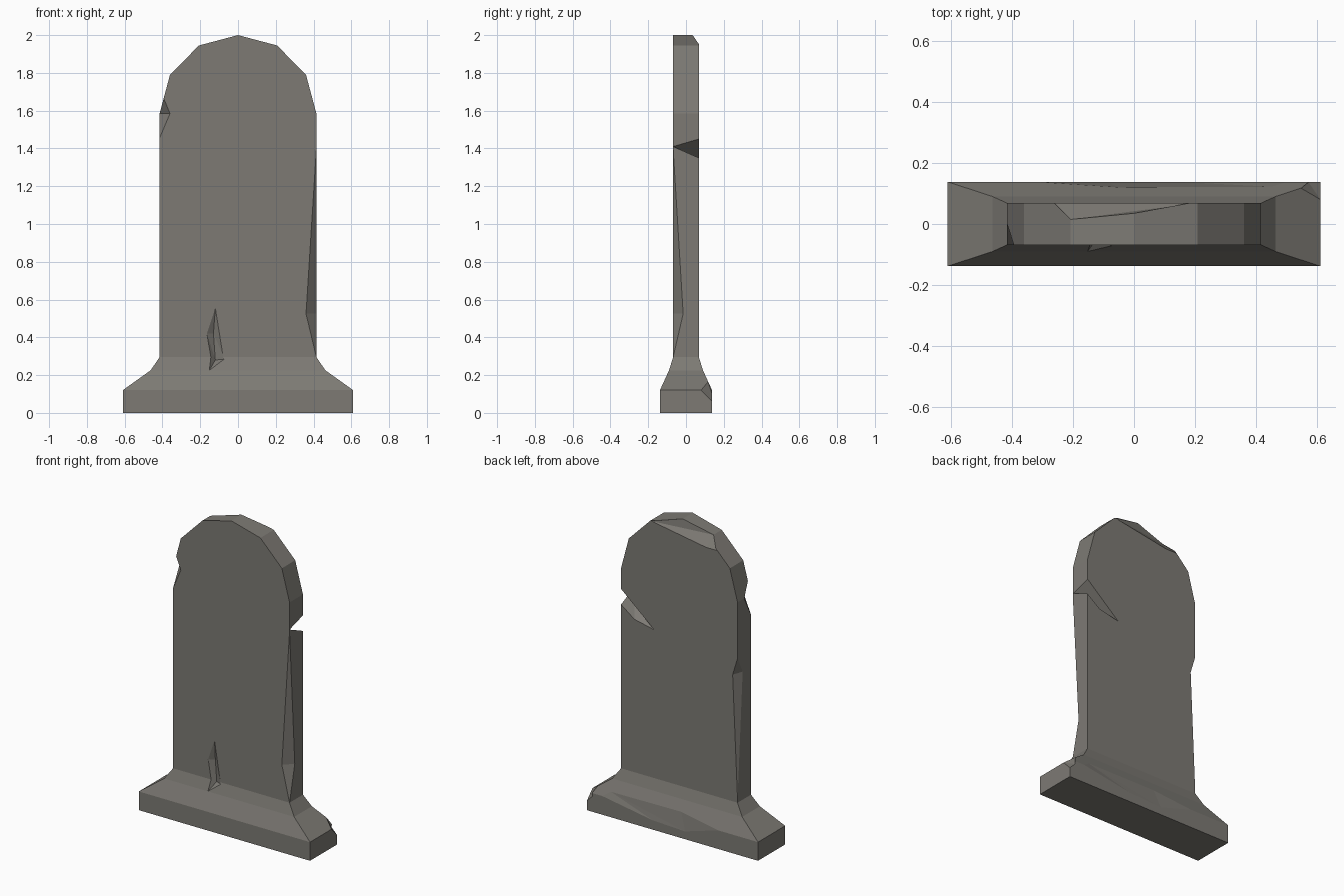
import bpy
import bmesh

cube = bpy.data.objects.get("Cube")
if cube:
    bpy.data.objects.remove(cube, do_unlink=True)

# One weathered stone colour
stone = bpy.data.materials.new("weathered grey stone")
stone.use_nodes = True
color = (0.205, 0.195, 0.175, 1)
stone.diffuse_color = color
bsdf = stone.node_tree.nodes["Principled BSDF"]
bsdf.inputs["Base Color"].default_value = color
bsdf.inputs["Roughness"].default_value = 0.9


def make_object(name, bm):
    bmesh.ops.recalc_face_normals(bm, faces=bm.faces)
    mesh = bpy.data.meshes.new(name)
    bm.to_mesh(mesh)
    bm.free()
    mesh.materials.append(stone)
    obj = bpy.data.objects.new(name, mesh)
    bpy.context.collection.objects.link(obj)
    return obj


T = 0.068   # half thickness of the slab
W = 0.415   # half width of the slab
B = 0.138   # half depth of the plinth

# Body: flared plinth rings, then an arched slab standing on the top ring
bm = bmesh.new()
rings = []
for hx, hy, z in [(0.61, B, 0), (0.61, B, 0.12), (0.463, 0.09, 0.225), (W, T, 0.295)]:
    rings.append([bm.verts.new((sx * hx, sy * hy, z))
                  for sx, sy in [(-1, -1), (1, -1), (1, 1), (-1, 1)]])
bm.faces.new(rings[0])
for low, high in zip(rings, rings[1:]):
    for i in range(4):
        j = (i + 1) % 4
        bm.faces.new((low[i], low[j], high[j], high[i]))

half = [(W, 1.585), (0.36, 1.79), (0.207, 1.945)]
arch = half + [(0, 2.0)] + [(-x, z) for x, z in reversed(half)]
top = rings[-1]
front = [top[1]] + [bm.verts.new((x, -T, z)) for x, z in arch] + [top[0]]
back = [top[2]] + [bm.verts.new((x, T, z)) for x, z in arch] + [top[3]]
bm.faces.new(front)
bm.faces.new(back)
for i in range(len(front) - 1):
    bm.faces.new((front[i], front[i + 1], back[i + 1], back[i]))
gravestone = make_object("gravestone", bm)

# Chips: each is a convex chunk; the last point lies outside the stone
chips = {
    "top_back_chip": [(0.2, T, 1.945), (0, 0.035, 2.0), (-0.207, 0.015, 1.945),
                      (-0.27, T, 1.88), (0, T, 1.96), (-0.19, T, 1.88),
                      (-0.1, 0.13, 2.08)],
    "right_shoulder_chip": [(-0.395, -T, 1.67), (-0.36, -T, 1.585), (-W, -T, 1.455),
                            (-W, 0, 1.585), (-0.5, -0.13, 1.58)],
    "left_front_edge_chip": [(W, -T, 1.4), (0.36, -T, 0.525), (W, -0.015, 0.525),
                             (W, -T, 0.295), (0.5, -0.15, 0.6)],
    "left_back_crack": [(W, T, 1.45), (W, T, 1.35), (W, -T, 1.41), (0.18, T, 1.25),
                        (0.32, T, 1.28), (0.37, 0.04, 1.395), (0.5, 0.13, 1.41)],
    "front_gouge": [(-0.12, -T, 0.555), (-0.165, -T, 0.42), (-0.105, -T, 0.4),
                    (-0.152, -0.09, 0.225), (-0.07, -0.073, 0.285),
                    (-0.13, -0.045, 0.42), (-0.12, -0.045, 0.28), (-0.125, -0.13, 0.36)],
    "right_back_edge_chip": [(-W, T, 1.225), (-0.38, T, 1.11), (-W, 0.016, 1.12),
                             (-W, T, 0.31), (-0.5, 0.15, 1.0)],
    "plinth_corner_chip": [(0.61, 0.08, 0.12), (0.61, B, 0.06), (0.547, 0.117, 0.165),
                           (0.57, B, 0.1), (0.67, 0.2, 0.16)],
    "plinth_back_chip": [(0.5, B, 0.12), (0.14, B, 0.06), (-0.09, B, 0.05),
                         (-0.325, B, 0.12), (-0.05, 0.12, 0.16), (0.45, 0.122, 0.155),
                         (0.1, 0.22, 0.2)],
}
cutters = []
for name, points in chips.items():
    bm = bmesh.new()
    for p in points:
        bm.verts.new(p)
    hull = bmesh.ops.convex_hull(bm, input=bm.verts)
    spare = [v for v in bm.verts if not v.link_faces]
    bmesh.ops.delete(bm, geom=spare, context='VERTS')
    cutter = make_object(name, bm)
    cutter.hide_render = True
    mod = gravestone.modifiers.new(name, 'BOOLEAN')
    mod.operation = 'DIFFERENCE'
    mod.solver = 'EXACT'
    mod.object = cutter
    cutters.append(cutter)

# Bake the chips into the stone and discard the cutters
graph = bpy.context.evaluated_depsgraph_get()
carved = bpy.data.meshes.new_from_object(gravestone.evaluated_get(graph))
gravestone.modifiers.clear()
gravestone.data = carved
carved.materials.clear()
carved.materials.append(stone)
for poly in carved.polygons:
    poly.material_index = 0
    poly.use_smooth = False
for cutter in cutters:
    bpy.data.objects.remove(cutter, do_unlink=True)
